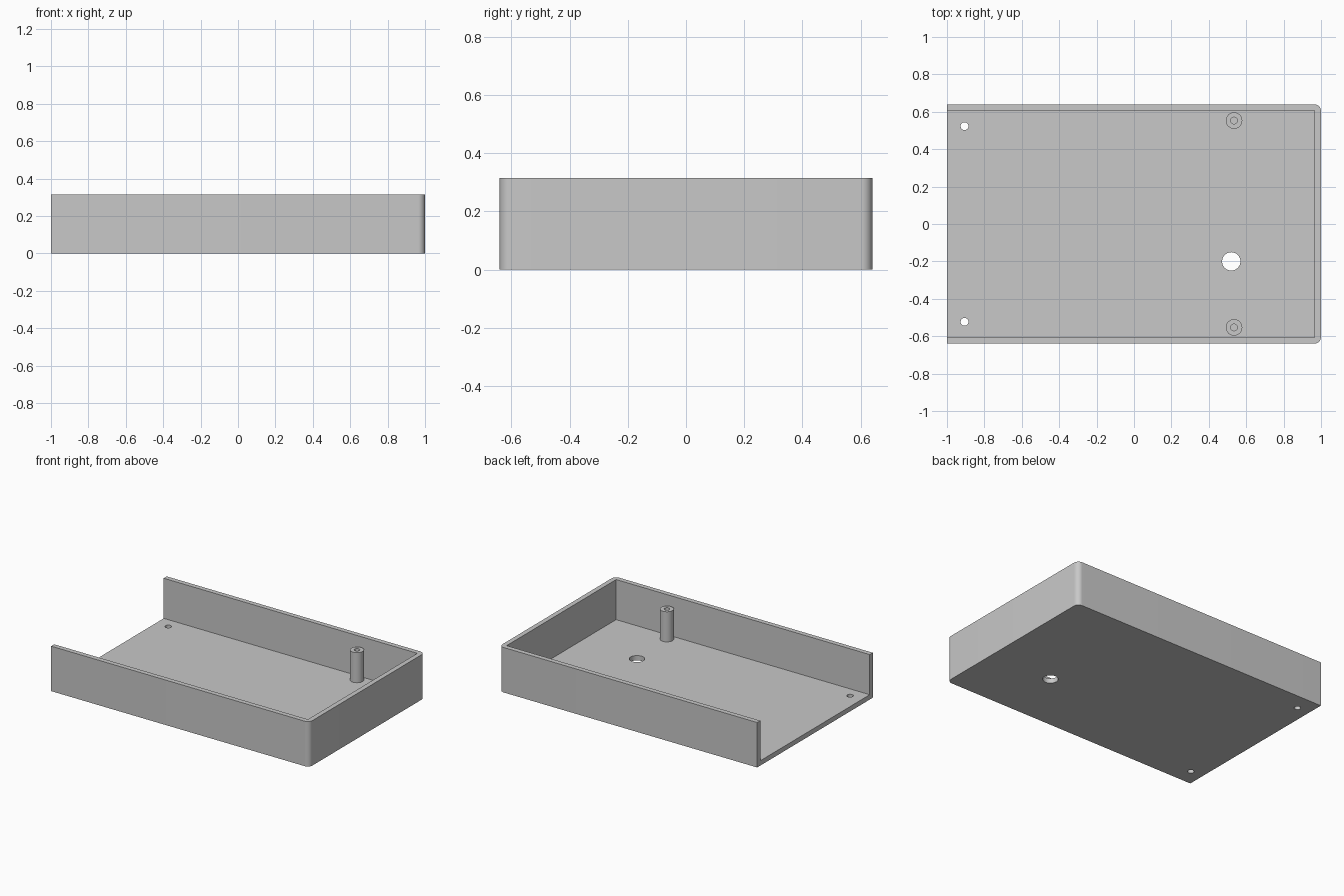
import bpy, bmesh, math
from mathutils import Matrix, Vector

if "Cube" in bpy.data.objects:
    bpy.data.objects.remove(bpy.data.objects["Cube"])

HALF_X, HALF_Y, HEIGHT = 1.0, 0.64, 0.315
WALL, FLOOR, CORNER = 0.034, 0.034, 0.037
POST_TOP = 0.245

grey = bpy.data.materials.new("plain grey")
grey.use_nodes = True
grey.diffuse_color = (0.58, 0.58, 0.58, 1)
grey.node_tree.nodes["Principled BSDF"].inputs["Base Color"].default_value = grey.diffuse_color


def finish(name, bm):
    bmesh.ops.recalc_face_normals(bm, faces=bm.faces)
    mesh = bpy.data.meshes.new(name)
    bm.to_mesh(mesh)
    bm.free()
    mesh.materials.append(grey)
    obj = bpy.data.objects.new(name, mesh)
    bpy.context.collection.objects.link(obj)
    return obj


def box(name, low, high):
    low, high = Vector(low), Vector(high)
    bm = bmesh.new()
    place = Matrix.Translation((low + high) / 2) @ Matrix.Diagonal((*(high - low), 1))
    bmesh.ops.create_cube(bm, size=1, matrix=place)
    return finish(name, bm)


def cylinder(name, x, y, radius, low, high, sides=48):
    bm = bmesh.new()
    bmesh.ops.create_cone(bm, cap_ends=True, segments=sides, radius1=radius, radius2=radius,
                          depth=high - low, matrix=Matrix.Translation((x, y, (low + high) / 2)))
    return finish(name, bm)


def activate(obj):
    bpy.ops.object.select_all(action="DESELECT")
    obj.select_set(True)
    bpy.context.view_layer.objects.active = obj


def cut(obj, cutter):
    activate(obj)
    mod = obj.modifiers.new("cut", "BOOLEAN")
    mod.operation, mod.solver, mod.object = "DIFFERENCE", "EXACT", cutter
    bpy.ops.object.modifier_apply(modifier=mod.name)
    bpy.data.objects.remove(cutter)


def smooth(obj):
    activate(obj)
    bpy.ops.object.shade_smooth_by_angle(angle=math.radians(30))


# Tray outline, rounded at the closed end, extruded to full height
outline = [(-HALF_X, -HALF_Y)]
for side in (-1, 1):
    for i in range(13):
        a = math.radians(-90 + 7.5 * i if side < 0 else 7.5 * i)
        outline.append((HALF_X - CORNER + CORNER * math.cos(a),
                        side * (HALF_Y - CORNER) + CORNER * math.sin(a)))
outline.append((-HALF_X, HALF_Y))
bm = bmesh.new()
base = bm.faces.new([bm.verts.new((x, y, 0)) for x, y in outline])
top = bmesh.ops.extrude_face_region(bm, geom=[base], use_keep_orig=True)["geom"]
bmesh.ops.translate(bm, vec=(0, 0, HEIGHT),
                    verts=[v for v in top if isinstance(v, bmesh.types.BMVert)])
tray = finish("tray", bm)

# Square-cornered interior, open at one end
inner_y = HALF_Y - WALL
cut(tray, box("interior_cutter", (-HALF_X - 0.1, -inner_y, FLOOR),
              (HALF_X - WALL, inner_y, HEIGHT + 0.1)))

# Cable hole and two screw holes through the floor
for x, y, radius in ((0.52, -0.2, 0.049), (-0.906, 0.523, 0.021), (-0.906, -0.523, 0.021)):
    cut(tray, cylinder("hole_cutter", x, y, radius, -0.1, FLOOR + 0.05))
smooth(tray)

# Hollow screw posts near the closed end
for side, label in ((-1, "front"), (1, "back")):
    x, y = 0.535, side * 0.553
    post = cylinder(label + "_screw_post", x, y, 0.044, FLOOR - 0.01, POST_TOP)
    cut(post, cylinder("bore_cutter", x, y, 0.018, FLOOR, POST_TOP + 0.1, 32))
    smooth(post)
